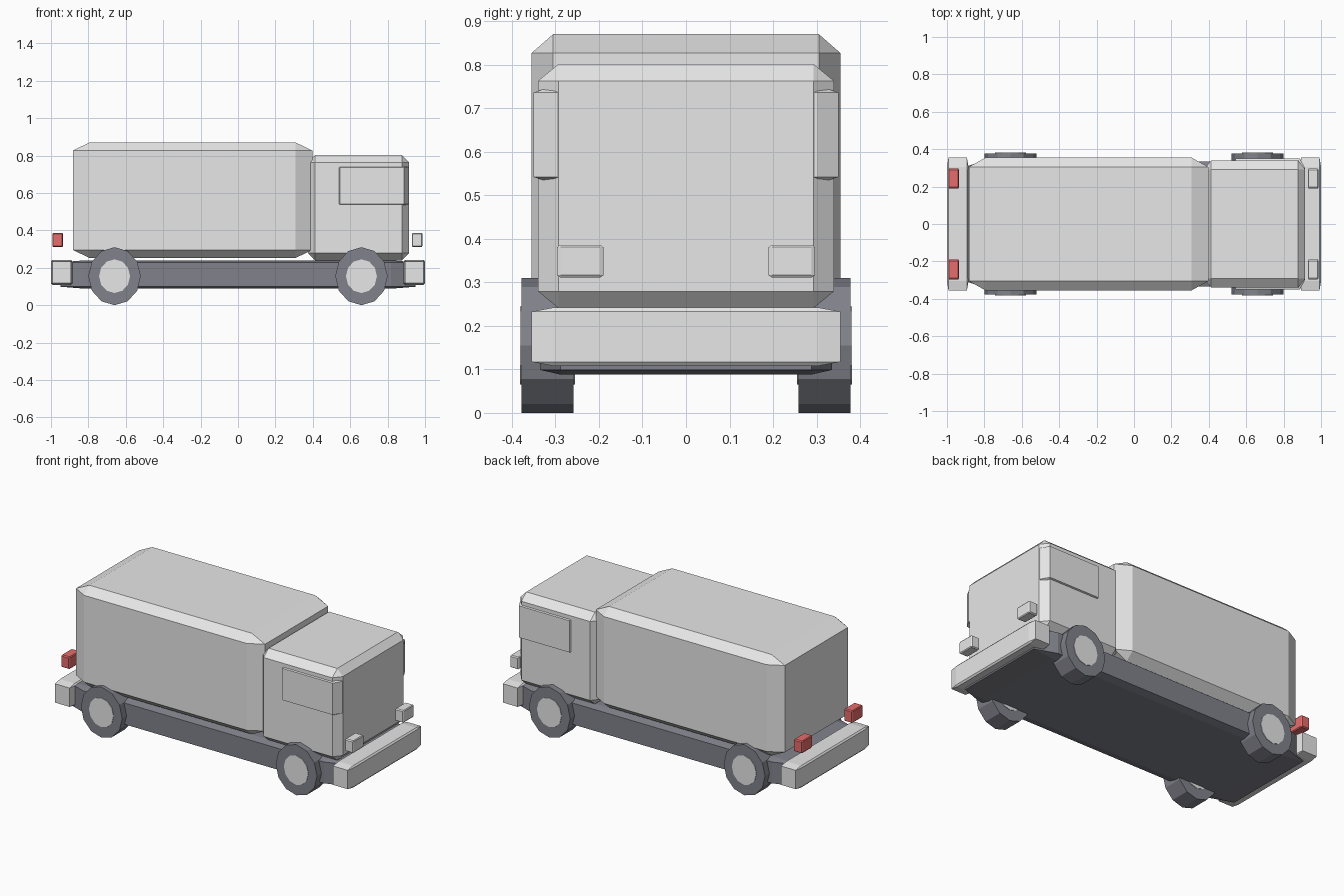
import bpy, bmesh
from math import pi
from mathutils import Matrix, Vector

old = bpy.data.objects.get("Cube")
if old:
    bpy.data.objects.remove(old, do_unlink=True)


def material(name, rgb):
    mat = bpy.data.materials.new(name)
    mat.use_nodes = True
    color = (*rgb, 1)
    mat.diffuse_color = color
    mat.node_tree.nodes["Principled BSDF"].inputs["Base Color"].default_value = color
    return mat


light_grey = material("light_grey", (0.8, 0.8, 0.8))
dark_grey = material("dark_grey", (0.22, 0.225, 0.26))
red = material("red", (0.8, 0.15, 0.15))


def finish(name, bm, mat):
    bmesh.ops.recalc_face_normals(bm, faces=bm.faces)
    mesh = bpy.data.meshes.new(name)
    bm.to_mesh(mesh)
    bm.free()
    mesh.materials.append(mat)
    obj = bpy.data.objects.new(name, mesh)
    bpy.context.collection.objects.link(obj)
    return obj


def chamfered_box(name, low, high, mat):
    """Unit cube with chamfered edges, stretched between two corners."""
    low, high = Vector(low), Vector(high)
    bm = bmesh.new()
    bmesh.ops.create_cube(bm, size=1)
    bmesh.ops.bevel(bm, geom=bm.edges[:], offset=0.07, segments=1,
                    affect='EDGES', profile=0.5)
    bmesh.ops.scale(bm, vec=high - low, verts=bm.verts)
    bmesh.ops.translate(bm, vec=(low + high) / 2, verts=bm.verts)
    return finish(name, bm, mat)


def disc(name, center, rx, rz, width, mat):
    """Twelve-sided cylinder lying along y, slightly taller than long."""
    bm = bmesh.new()
    bmesh.ops.create_cone(bm, cap_ends=True, segments=12, radius1=1,
                          radius2=1, depth=1)
    bmesh.ops.rotate(bm, matrix=Matrix.Rotation(pi / 2, 3, 'X'), verts=bm.verts)
    bmesh.ops.scale(bm, vec=(rx, width, rz), verts=bm.verts)
    bmesh.ops.translate(bm, vec=center, verts=bm.verts)
    return finish(name, bm, mat)


# Body, cab, side windows block and chassis
chamfered_box("cargo_box", (-0.883, -0.355, 0.252), (0.397, 0.355, 0.87), light_grey)
chamfered_box("cab", (0.374, -0.34, 0.24), (0.915, 0.34, 0.802), light_grey)
chamfered_box("cab_windows", (0.518, -0.35, 0.526), (0.914, 0.35, 0.752), light_grey)
chamfered_box("chassis", (-0.95, -0.335, 0.088), (0.95, 0.335, 0.24), dark_grey)

# Bumpers
chamfered_box("front_bumper", (0.885, -0.355, 0.108), (1.0, 0.355, 0.242), light_grey)
chamfered_box("rear_bumper", (-1.0, -0.355, 0.108), (-0.885, 0.355, 0.242), light_grey)

# Lights, wheels and hubs on both sides
for side, s in (("left", 1), ("right", -1)):
    y0, y1 = sorted((s * 0.19, s * 0.296))
    chamfered_box(f"{side}_headlight", (0.93, y0, 0.311), (0.986, y1, 0.386), light_grey)
    chamfered_box(f"{side}_tail_light", (-0.992, y0, 0.311), (-0.936, y1, 0.386), red)
    for end, x in (("front", 0.66), ("rear", -0.66)):
        center = (x, s * 0.318, 0.155)
        disc(f"{side}_{end}_wheel", center, 0.14, 0.155, 0.12, dark_grey)
        disc(f"{side}_{end}_hub", center, 0.083, 0.09, 0.126, light_grey)
